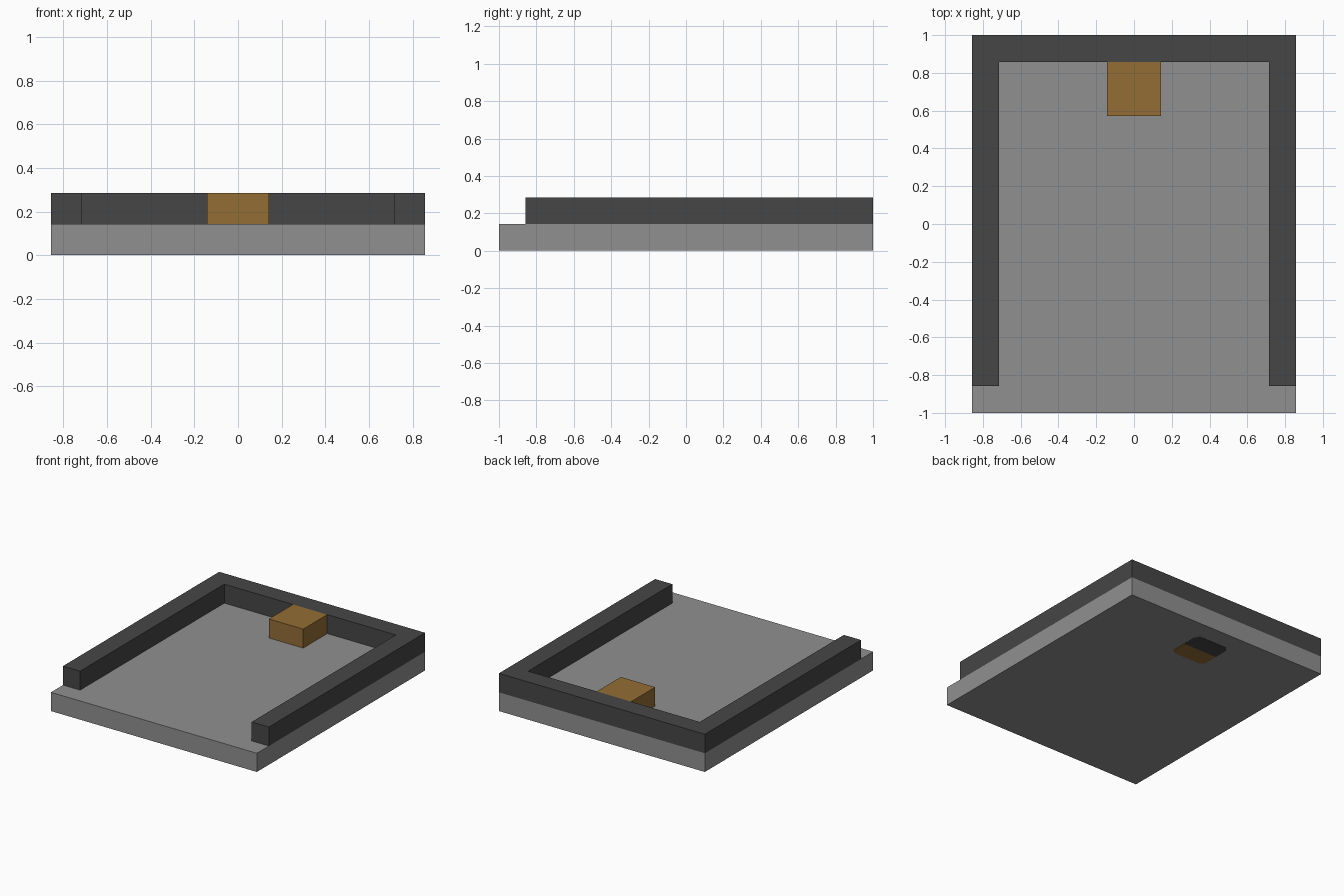
import bpy
import bmesh

if "Cube" in bpy.data.objects:
    bpy.data.objects.remove(bpy.data.objects["Cube"], do_unlink=True)

U = 1 / 7  # one module of the design
SKIN = 0.002  # depth of the inlay on the underside


def material(name, rgb):
    mat = bpy.data.materials.new(name)
    mat.use_nodes = True
    color = (*rgb, 1)
    mat.diffuse_color = color
    mat.node_tree.nodes["Principled BSDF"].inputs["Base Color"].default_value = color
    return mat


def prism(name, outline, bottom, top, mat):
    """Extrude a flat outline upwards into a solid part."""
    bm = bmesh.new()
    face = bm.faces.new([bm.verts.new((x, y, bottom)) for x, y in outline])
    walls = bmesh.ops.extrude_face_region(bm, geom=[face])["geom"]
    verts = [v for v in walls if isinstance(v, bmesh.types.BMVert)]
    bmesh.ops.translate(bm, verts=verts, vec=(0, 0, top - bottom))
    bmesh.ops.recalc_face_normals(bm, faces=bm.faces)
    mesh = bpy.data.meshes.new(name)
    bm.to_mesh(mesh)
    bm.free()
    mesh.materials.append(mat)
    obj = bpy.data.objects.new(name, mesh)
    bpy.context.collection.objects.link(obj)
    return obj


def mirrored(half):
    """Complete an outline given for +x with its mirror image."""
    return half + [(-x, y) for x, y in reversed(half)]


grey = material("light grey", (0.28, 0.28, 0.28))
dark = material("dark grey", (0.061, 0.061, 0.061))
brown = material("brown", (0.296, 0.153, 0.037))

# Base slab
prism("base_slab", mirrored([(6 * U, -1), (6 * U, 1)]), SKIN, U, grey)

# U-shaped raised rim, open at the front
rim = [(5 * U, 6 * U), (5 * U, -6 * U), (6 * U, -6 * U), (6 * U, 1)]
prism("raised_rim", mirrored(rim), U, 2 * U, dark)

# Block against the back rim
prism("back_block", mirrored([(U, 4 * U), (U, 6 * U)]), U, 2 * U, brown)

# Two-coloured inlay with clipped corners on the underside
C = 0.03
front_half = [(U - C, 4 * U), (U, 4 * U + C), (U, 5 * U)]
back_half = [(U, 5 * U), (U, 6 * U - C), (U - C, 6 * U)]
prism("underside_inlay_front", mirrored(front_half), 0, 2 * SKIN, brown)
prism("underside_inlay_back", mirrored(back_half), 0, 2 * SKIN, dark)
